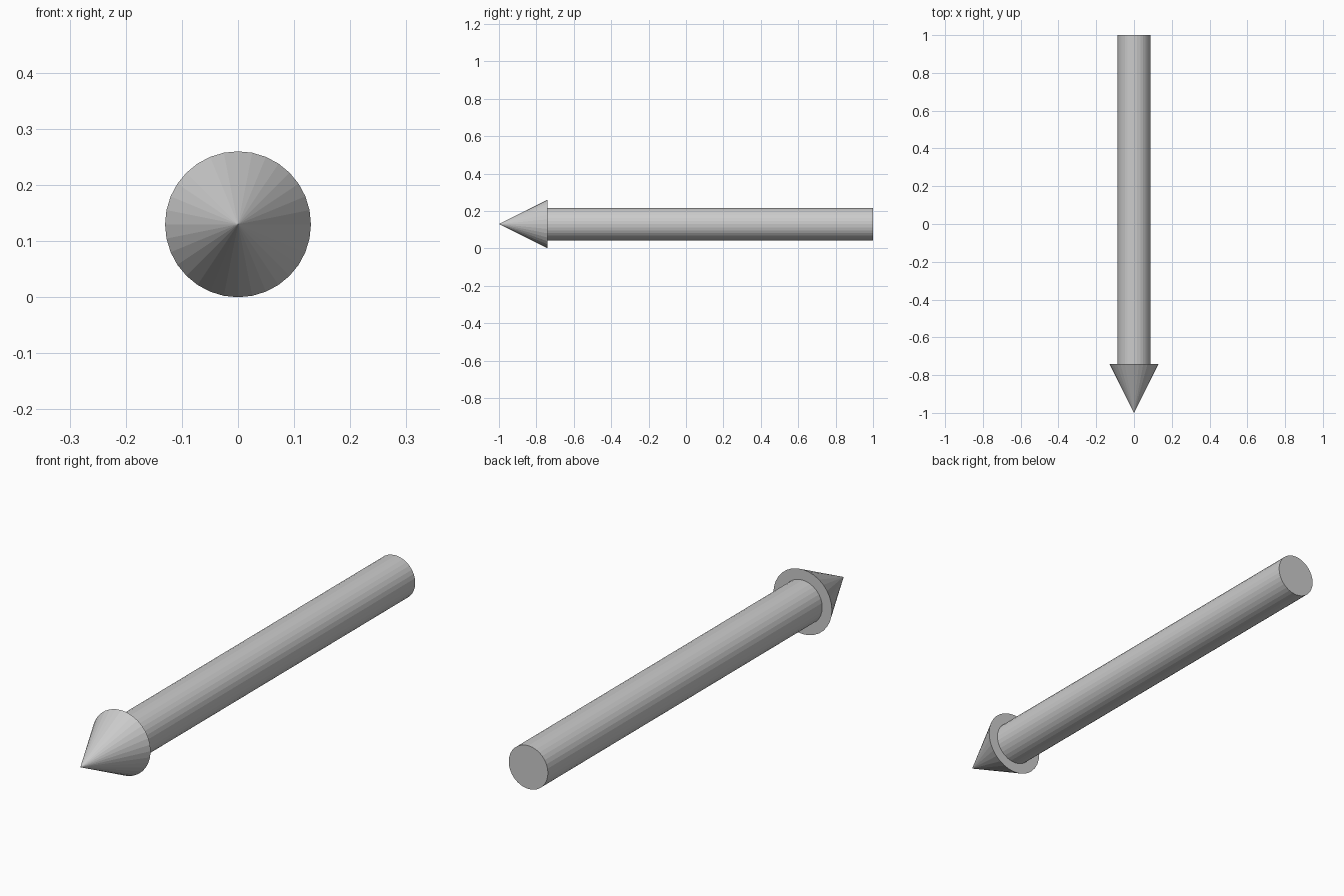
import bpy
import math

if "Cube" in bpy.data.objects:
    bpy.data.objects.remove(bpy.data.objects["Cube"])

SIDES = 32
HEAD_R, SHAFT_R = 0.13, 0.087
TIP_Y, NECK_Y, TAIL_Y = -1.0, -0.74, 1.0


def round_part(name, y_back, y_front, r_back, r_front):
    """Straight or tapered round part lying along y."""
    bpy.ops.mesh.primitive_cone_add(
        vertices=SIDES, radius1=r_back, radius2=r_front,
        depth=y_back - y_front,
        location=(0, (y_back + y_front) / 2, HEAD_R),
        rotation=(math.pi / 2, 0, 0))
    obj = bpy.context.object
    obj.name = name
    return obj


# Pointed head facing the front
round_part("arrow_head", NECK_Y, TIP_Y, HEAD_R, 0)

# Long shaft behind it
round_part("arrow_shaft", TAIL_Y, NECK_Y, SHAFT_R, SHAFT_R)
